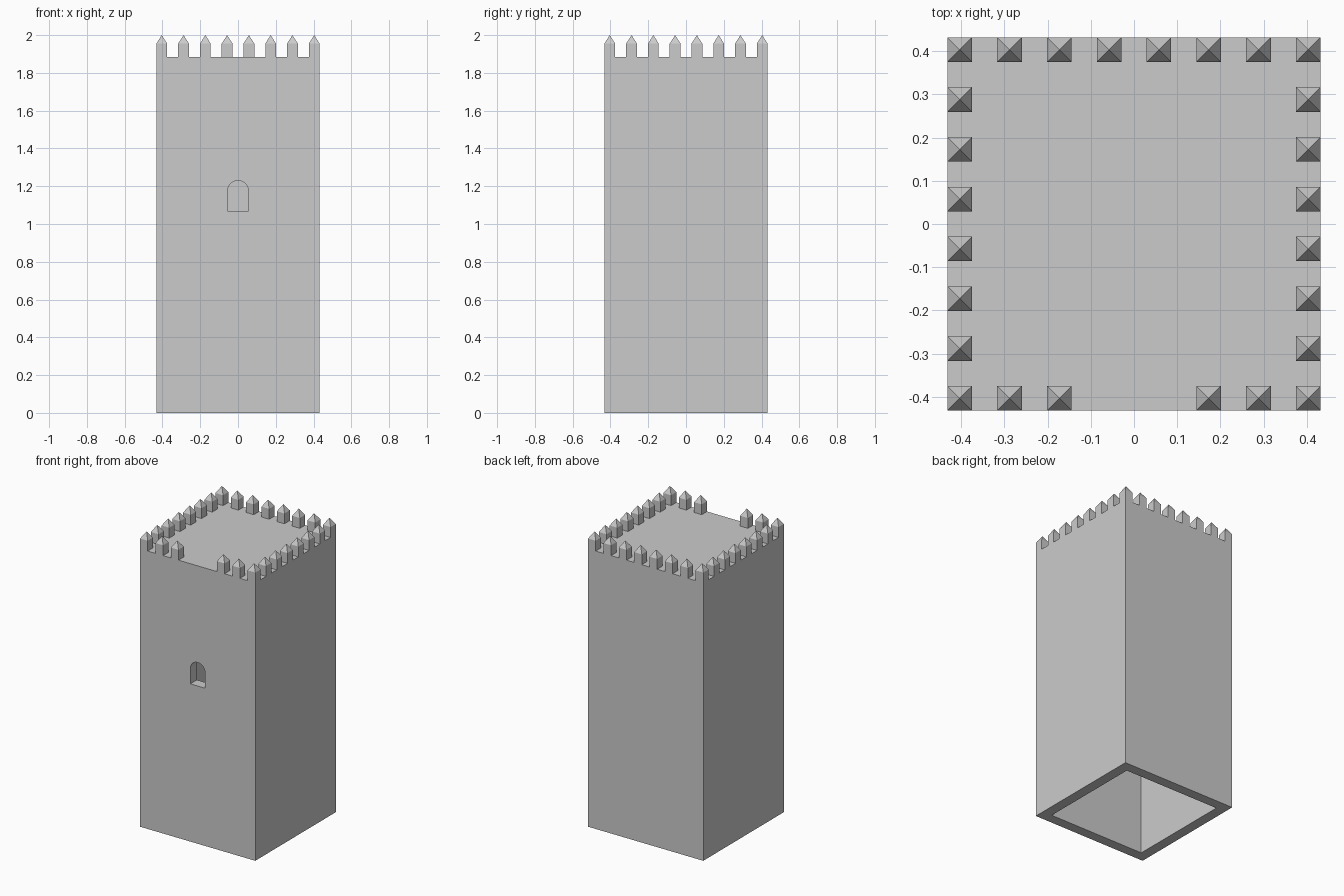
import bpy
import bmesh
from math import cos, sin, pi
from mathutils import Matrix, Vector

HALF = 0.432      # half width of the tower
WALL = 0.07       # wall thickness
ROOF = 1.885      # roof height
MERLON = 0.057    # merlon width
SHOULDER = 1.955  # where the merlon caps begin

cube = bpy.data.objects.get("Cube")
if cube:
    bpy.data.objects.remove(cube, do_unlink=True)

stone = bpy.data.materials.new("grey_stone")
stone.use_nodes = True
stone.diffuse_color = (0.6, 0.6, 0.6, 1)
stone.node_tree.nodes["Principled BSDF"].inputs["Base Color"].default_value = (0.6, 0.6, 0.6, 1)


def add_object(name, bm):
    bmesh.ops.recalc_face_normals(bm, faces=bm.faces)
    mesh = bpy.data.meshes.new(name)
    bm.to_mesh(mesh)
    bm.free()
    mesh.materials.append(stone)
    obj = bpy.data.objects.new(name, mesh)
    bpy.context.collection.objects.link(obj)
    return obj


def add_box(bm, centre, size):
    matrix = Matrix.Translation(centre) @ Matrix.Diagonal((*size, 1))
    return bmesh.ops.create_cube(bm, size=1, matrix=matrix)["verts"]


def cut(target, cutter):
    mod = target.modifiers.new("cut_" + cutter.name, "BOOLEAN")
    mod.operation = "DIFFERENCE"
    mod.solver = "EXACT"
    mod.object = cutter
    cutter.hide_render = True
    cutter.hide_set(True)


# Tower shaft
bm = bmesh.new()
add_box(bm, (0, 0, ROOF / 2), (2 * HALF, 2 * HALF, ROOF))
tower = add_object("tower_shaft", bm)

# Hollow inside, open at the base
bm = bmesh.new()
inner = 2 * (HALF - WALL)
add_box(bm, (0, 0, (ROOF - WALL) / 2 - 0.1), (inner, inner, ROOF - WALL + 0.2))
cut(tower, add_object("hollow_cutter", bm))

# Arched window through the front wall
bm = bmesh.new()
radius, sill, spring = 0.055, 1.07, 1.175
outline = [(-radius, sill), (radius, sill)]
outline += [(radius * cos(pi * i / 12), spring + radius * sin(pi * i / 12)) for i in range(13)]
face = bm.faces.new([bm.verts.new((x, -HALF - 0.05, z)) for x, z in outline])
extruded = bmesh.ops.extrude_face_region(bm, geom=[face])["geom"]
moved = [v for v in extruded if isinstance(v, bmesh.types.BMVert)]
bmesh.ops.translate(bm, verts=moved, vec=Vector((0, WALL + 0.1, 0)))
cut(tower, add_object("window_cutter", bm))

# Pointed merlons around the roof, with a gap in the middle of the front
bm = bmesh.new()
reach = HALF - MERLON / 2
for i in range(8):
    for j in range(8):
        on_edge = i in (0, 7) or j in (0, 7)
        front_gap = j == 0 and i in (3, 4)
        if not on_edge or front_gap:
            continue
        x, y = (reach * (2 * k / 7 - 1) for k in (i, j))
        height = SHOULDER - ROOF
        verts = add_box(bm, (x, y, ROOF + height / 2), (MERLON, MERLON, height))
        top = next(f for f in verts[0].link_faces[:] + verts[-1].link_faces[:]
                   if f.calc_center_median().z > SHOULDER - 0.001)
        tip = bmesh.ops.poke(bm, faces=[top])["verts"][0]
        tip.co.z = 2
add_object("merlons", bm)
